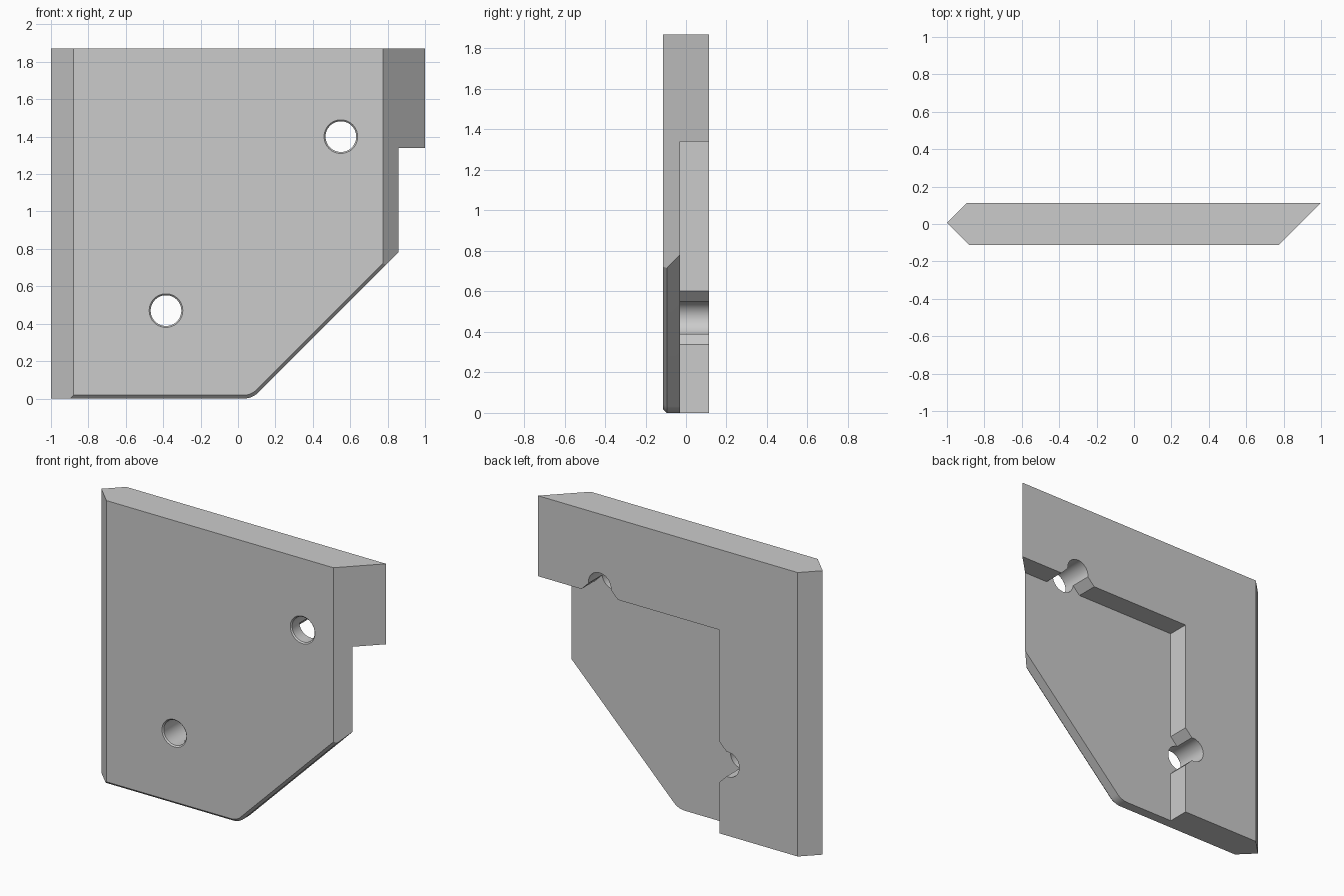
import bpy, bmesh, math

if "Cube" in bpy.data.objects:
    bpy.data.objects.remove(bpy.data.objects["Cube"], do_unlink=True)

HALF = 0.113        # half of the plate thickness
STEP = -0.03        # depth of the recessed back face
TOP = 1.87
CHAMFER = 0.018
HOLE_R = 0.082
HOLES = [(-0.385, 0.47), (0.55, 1.40)]

grey = bpy.data.materials.new("plain grey")
grey.use_nodes = True
grey.diffuse_color = (0.6, 0.6, 0.6, 1)
grey.node_tree.nodes["Principled BSDF"].inputs["Base Color"].default_value = (0.6, 0.6, 0.6, 1)


def loft(name, rings):
    """Solid through a list of rings with equal point counts."""
    bm = bmesh.new()
    loops = [[bm.verts.new(p) for p in ring] for ring in rings]
    n = len(loops[0])
    for a, b in zip(loops, loops[1:]):
        for i in range(n):
            j = (i + 1) % n
            bm.faces.new((a[i], a[j], b[j], b[i]))
    bm.faces.new(loops[0])
    bm.faces.new(loops[-1])
    bmesh.ops.recalc_face_normals(bm, faces=bm.faces)
    mesh = bpy.data.meshes.new(name)
    bm.to_mesh(mesh)
    bm.free()
    mesh.materials.append(grey)
    ob = bpy.data.objects.new(name, mesh)
    bpy.context.collection.objects.link(ob)
    return ob


def at_depth(points, y):
    return [(x, y, z) for x, z in points]


def combine(target, tool, operation):
    """Apply a boolean and discard its tool."""
    mod = target.modifiers.new(operation, 'BOOLEAN')
    mod.operation, mod.object, mod.solver = operation, tool, 'EXACT'
    bpy.context.view_layer.objects.active = target
    bpy.ops.object.modifier_apply(modifier=mod.name)
    bpy.data.objects.remove(tool, do_unlink=True)


def outline(inset):
    """Front outline with a rounded corner, lower edges moved in by inset."""
    radius, corner = 0.11, 0.077
    cx = corner - radius * math.tan(math.pi / 8)
    pts = [(-1.2, inset)]
    for i in range(9):
        a = math.pi / 4 * i / 8
        r = radius - inset
        pts.append((cx + r * math.sin(a), radius - r * math.cos(a)))
    shift = inset * math.sqrt(0.5)
    pts.append((1.2 - shift, 1.2 - corner + shift))
    return pts + [(1.2, 2.2), (-1.2, 2.2)]


def circle(centre, radius, count=48):
    return [(centre[0] + radius * math.cos(math.tau * i / count),
             centre[1] + radius * math.sin(math.tau * i / count)) for i in range(count)]


# Bar with bevelled left side and slanted right side
section = [(-0.88, -HALF), (0.774, -HALF), (1, HALF), (-0.893, HALF), (-1, 0.006)]
plate = loft("corner_plate", [[(x, y, z) for x, y in section] for z in (-0.2, TOP)])

# Trim to the front outline, chamfered along the lower front edge
trim = loft("outline_trim", [at_depth(outline(CHAMFER), -HALF),
                             at_depth(outline(0), CHAMFER - HALF),
                             at_depth(outline(0), 0.3)])
combine(plate, trim, 'INTERSECT')

# Recess the back, leaving an L-shaped rim with notches at the holes
edge_x, edge_z, notch = -0.323, 1.34, 0.133
(lx, lz), (ux, uz) = HOLES
pocket = [(edge_x, -0.3), (edge_x, lz - notch), (edge_x - notch, lz),
          (edge_x, lz + notch), (edge_x, edge_z), (ux - notch, edge_z),
          (ux, edge_z + notch), (ux + notch, edge_z), (1.3, edge_z), (1.3, -0.3)]
combine(plate, loft("recess", [at_depth(pocket, STEP), at_depth(pocket, 0.3)]), 'DIFFERENCE')

# Through holes with a small front countersink
for hole in HOLES:
    drill = loft("drill", [at_depth(circle(hole, HOLE_R + 0.018), -HALF - 0.01),
                           at_depth(circle(hole, HOLE_R), -HALF + 0.008),
                           at_depth(circle(hole, HOLE_R), 0.3)])
    combine(plate, drill, 'DIFFERENCE')

bpy.ops.object.select_all(action='DESELECT')
plate.select_set(True)
bpy.context.view_layer.objects.active = plate
bpy.ops.object.shade_smooth_by_angle(angle=math.radians(25))
